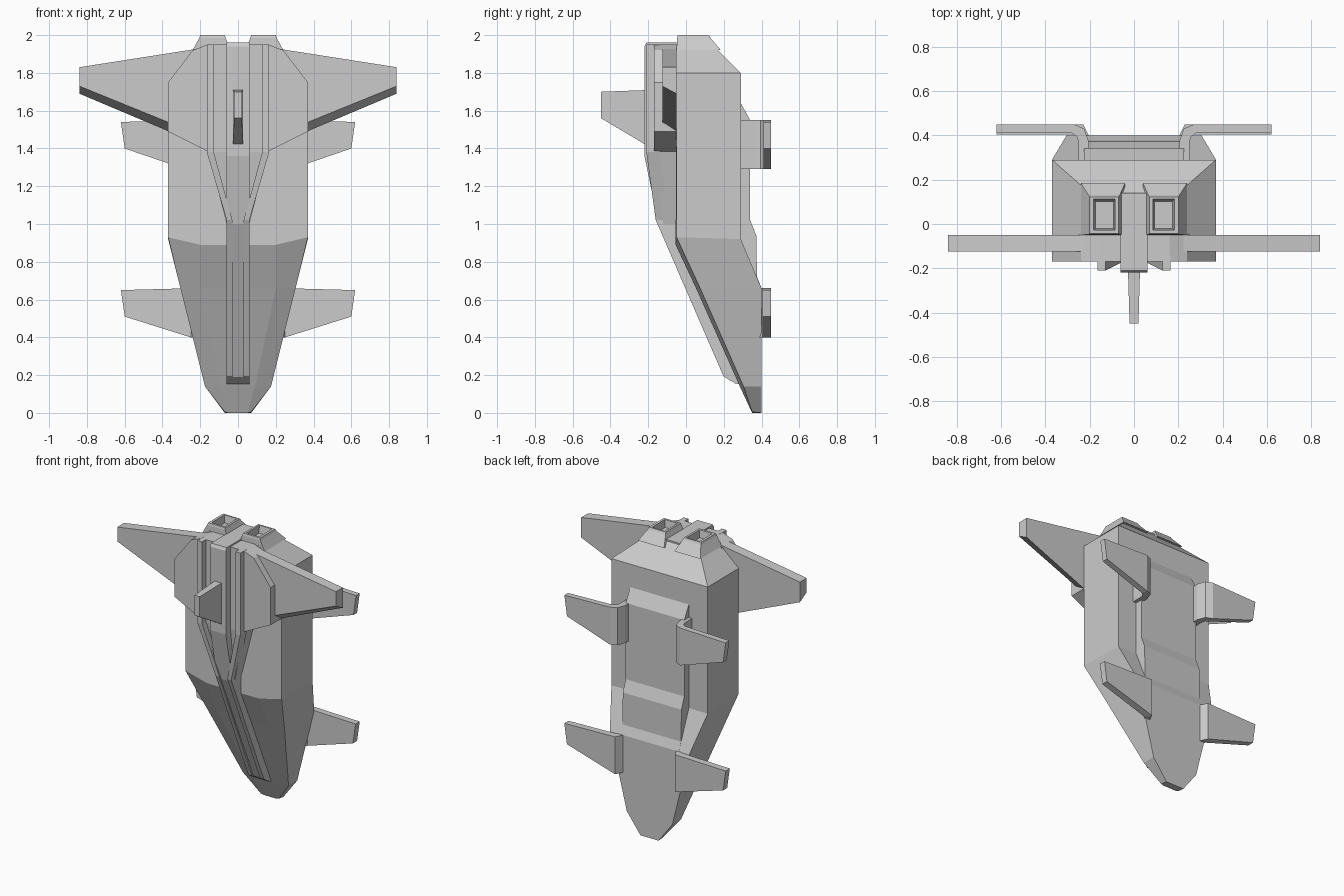
import bpy, bmesh

if "Cube" in bpy.data.objects:
    bpy.data.objects.remove(bpy.data.objects["Cube"])


def loft(name, rings, mirror=False):
    """Skin a list of equal-length rings and cap both ends."""
    bm = bmesh.new()
    rows = [[bm.verts.new(p) for p in r] for r in rings]
    n = len(rows[0])
    for a, b in zip(rows, rows[1:]):
        for i in range(n):
            j = (i + 1) % n
            bm.faces.new((a[i], a[j], b[j], b[i]))
    bm.faces.new(rows[0])
    bm.faces.new(rows[-1])
    bmesh.ops.recalc_face_normals(bm, faces=bm.faces)
    me = bpy.data.meshes.new(name)
    bm.to_mesh(me)
    bm.free()
    ob = bpy.data.objects.new(name, me)
    bpy.context.collection.objects.link(ob)
    if mirror:
        ob.modifiers.new("Mirror", 'MIRROR').use_mirror_merge = False
    return ob


def side_prism(name, profile, w):
    """Extrude a (y, z) profile across x from -w to w."""
    return loft(name, [[(x, y, z) for y, z in profile] for x in (-w, w)])


def rect(x0, x1, y0, y1, z):
    return [(x0, y0, z), (x1, y0, z), (x1, y1, z), (x0, y1, z)]


# Main hull: (inner front x, y, z), (outer front x, y, z), (back y, z)
sections = [
    ((.05, .35, 0), (.07, .35, .005), (.40, 0)),
    ((.09, .285, .14), (.175, .305, .14), (.40, .14)),
    ((.20, .053, .66), (.305, .075, .66), (.40, .66)),
    ((.20, -.055, .89), (.37, -.05, .93), (.29, .92)),
    ((.20, -.05, 1.8), (.37, -.05, 1.8), (.29, 1.8)),
    ((.10, -.05, 1.95), (.20, -.05, 1.95), (.14, 1.95)),
]
rings = []
for a, b, (yb, zb) in sections:
    half = [a, b, (b[0], yb, zb)]
    rings.append(half + [(-x, y, z) for x, y, z in reversed(half)])
loft("hull", rings)

# Raised panel on the back
side_prism("back_panel", [(.25, 1.64), (.29, 1.64), (.34, 1.55), (.34, 1.02), (.372, .94),
                          (.376, .72), (.40, .66), (.25, .66)], .225)

# Front armour plate
plate = [(.15, 1.38), (.37, 1.49), (.37, 1.75), (.24, 1.92), (.16, 1.95)]
plate += [(-x, z) for x, z in reversed(plate)]
loft("front_plate", [[(x, y, z) for x, z in plate] for y in (-.17, -.04)])

# Wedge that narrows from the plate into the spine
loft("spine_wedge", [
    [(-.16, -.17, 1.39), (.16, -.17, 1.39), (.16, -.03, 1.39), (-.16, -.03, 1.39)],
    [(-.06, -.12, 1.0), (.06, -.12, 1.0), (.06, -.03, 1.0), (-.06, -.03, 1.0)]])

# Centre spine from top to nose
side_prism("centre_spine", [(.14, 1.96), (-.21, 1.96), (-.22, 1.94), (-.22, 1.36), (-.145, 1.0),
                            (.213, .19), (.26, .155), (.32, .15), (.0, .9), (.14, 1.5)], .06)

# Rails either side of the spine: (inner x, outer x, front y, z)
path = [(.128, .165, -.21, 1.95), (.128, .165, -.21, 1.38), (.03, .06, -.16, 1.02),
        (.03, .06, .198, .195), (.03, .06, .235, .17)]
loft("spine_rail", [rect(a, b, y, y + .07, z) for a, b, y, z in path], True)

# Upright fin on the front
fin = [(-.18, 1.71), (-.45, 1.70), (-.45, 1.56), (-.18, 1.40)]
loft("front_fin", [[(x * (.02 if y < -.3 else .028), y, z) for y, z in fin] for x in (-1, 1)])

# Main wings with a chamfered lower edge
def wing_ring(x, top, mid, low):
    return [(x, -.125, top), (x, -.125, mid), (x, -.05, low), (x, -.05, top)]

loft("main_wing", [wing_ring(.2, 1.93, 1.47, 1.42), wing_ring(.84, 1.83, 1.73, 1.69)], True)

# Rear fins: (outer x, outer y, inner x, inner y, low z, high z)
upper = [(.205, .28, .25, .28, 1.29, 1.55), (.205, .375, .25, .37, 1.29, 1.55),
         (.225, .43, .258, .395, 1.29, 1.55), (.27, .45, .28, .41, 1.29, 1.55),
         (.61, .45, .61, .41, 1.40, 1.54)]
lower = [(.20, .39, .24, .39, .40, .66), (.23, .45, .25, .405, .40, .66),
         (.61, .45, .61, .405, .51, .65)]
for name, stations in (("upper_rear_fin", upper), ("lower_rear_fin", lower)):
    rings = []
    for k, (xo, yo, xi, yi, lo, hi) in enumerate(stations):
        d = .01 if k == len(stations) - 1 else 0
        rings.append([(xo - d, yo, lo), (xo + d, yo, hi), (xi + d, yi, hi), (xi - d, yi, lo)])
    loft(name, rings, True)

# Square exhausts with a sunken floor
loft("exhaust", [rect(.04, .24, -.05, .185, 1.92), rect(.065, .205, -.047, .13, 1.985),
                 rect(.07, .20, -.043, .122, 2.0), rect(.085, .182, -.028, .112, 2.0),
                 rect(.093, .172, -.018, .10, 1.94)], True)
